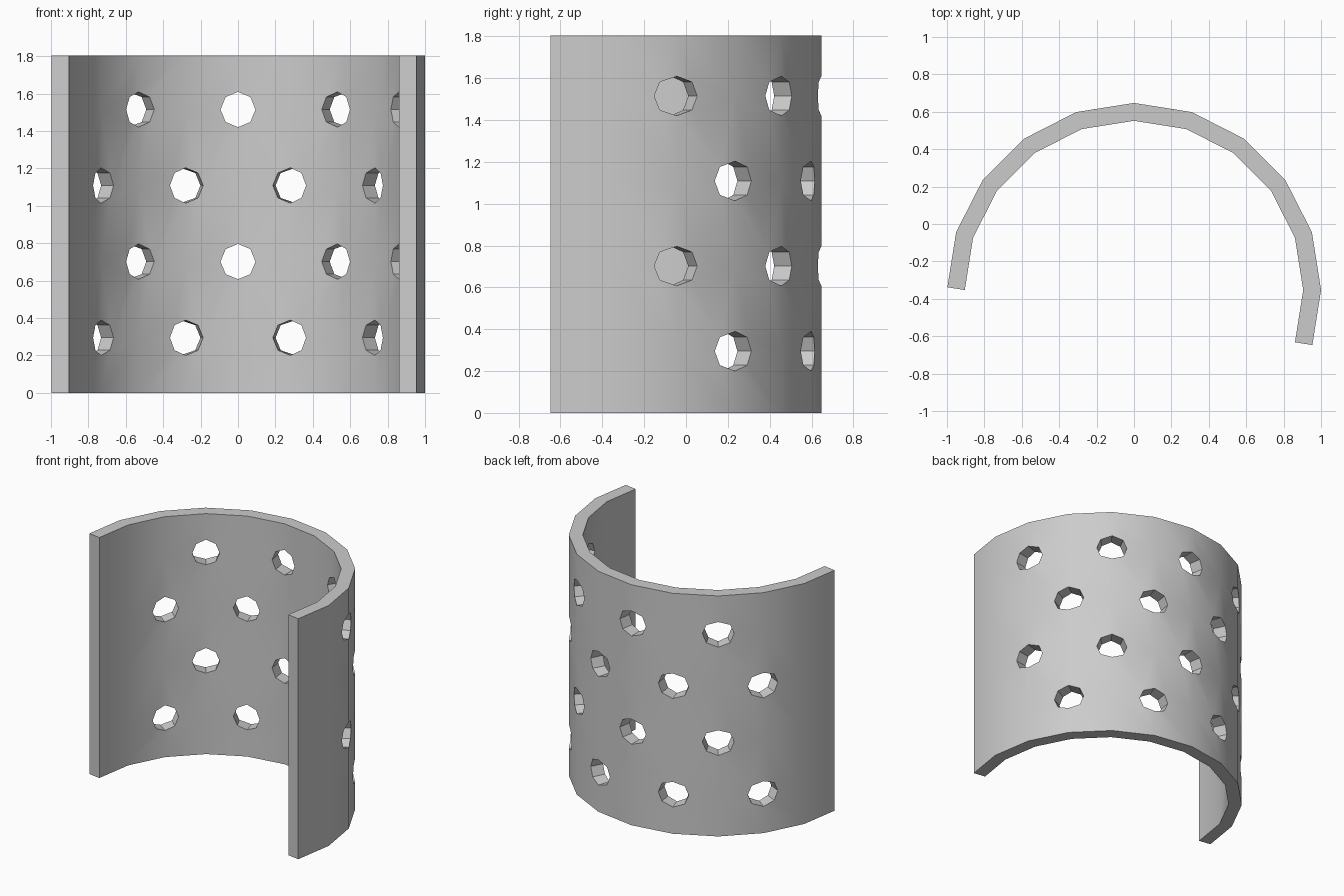
import bpy, bmesh
from math import sin, cos, radians
from mathutils import Vector

if "Cube" in bpy.data.objects:
    bpy.data.objects.remove(bpy.data.objects["Cube"])

R_IN, THICK, CY = 0.9047, 0.0942, -0.3529   # inner radius, wall thickness, arc centre
HOLE_R = 0.0945
STEP = 18
ROWS = [0, 0.295, 0.702, 1.109, 1.515, 1.805]
# staggered holes: angles per row, centred on the facet creases
HOLES = {1: (36, 72, 108, 144), 2: (18, 54, 90, 126),
         3: (36, 72, 108, 144), 4: (18, 54, 90, 126)}


def rim(angle):
    a = radians(angle)
    return Vector((R_IN * cos(a), CY + R_IN * sin(a), 0))


bm = bmesh.new()
# inner sheet: flat panels whose corners are notched by quarter octagons
for ang in range(-18, 180, STEP):
    a, b = rim(ang), rim(ang + STEP)
    length = (b - a).length
    along = (b - a) / length
    for j in range(len(ROWS) - 1):
        z0, z1 = ROWS[j], ROWS[j + 1]
        corners = [(0, z0, ang, j), (length, z0, ang + STEP, j),
                   (length, z1, ang + STEP, j + 1), (0, z1, ang, j + 1)]
        pts = []
        for k, (u, z, ca, row) in enumerate(corners):
            if ca in HOLES.get(row, ()):
                for d in (90, 45, 0):
                    t = radians(k * 90 + d)
                    pts.append((u + HOLE_R * cos(t), z + HOLE_R * sin(t)))
            else:
                pts.append((u, z))
        bm.faces.new([bm.verts.new(a + along * u + Vector((0, 0, z))) for u, z in pts])
bmesh.ops.remove_doubles(bm, verts=bm.verts[:], dist=1e-4)

mesh = bpy.data.meshes.new("perforated_wall")
bm.to_mesh(mesh)
bm.free()
wall = bpy.data.objects.new("perforated_wall", mesh)
bpy.context.collection.objects.link(wall)

# thicken outwards
sol = wall.modifiers.new("thickness", 'SOLIDIFY')
sol.thickness = THICK
sol.offset = 1
sol.use_even_offset = True
sol.use_quality_normals = True

bpy.context.view_layer.objects.active = wall
wall.select_set(True)
bpy.ops.object.modifier_apply(modifier=sol.name)
bpy.ops.object.shade_smooth_by_angle(angle=radians(30))
